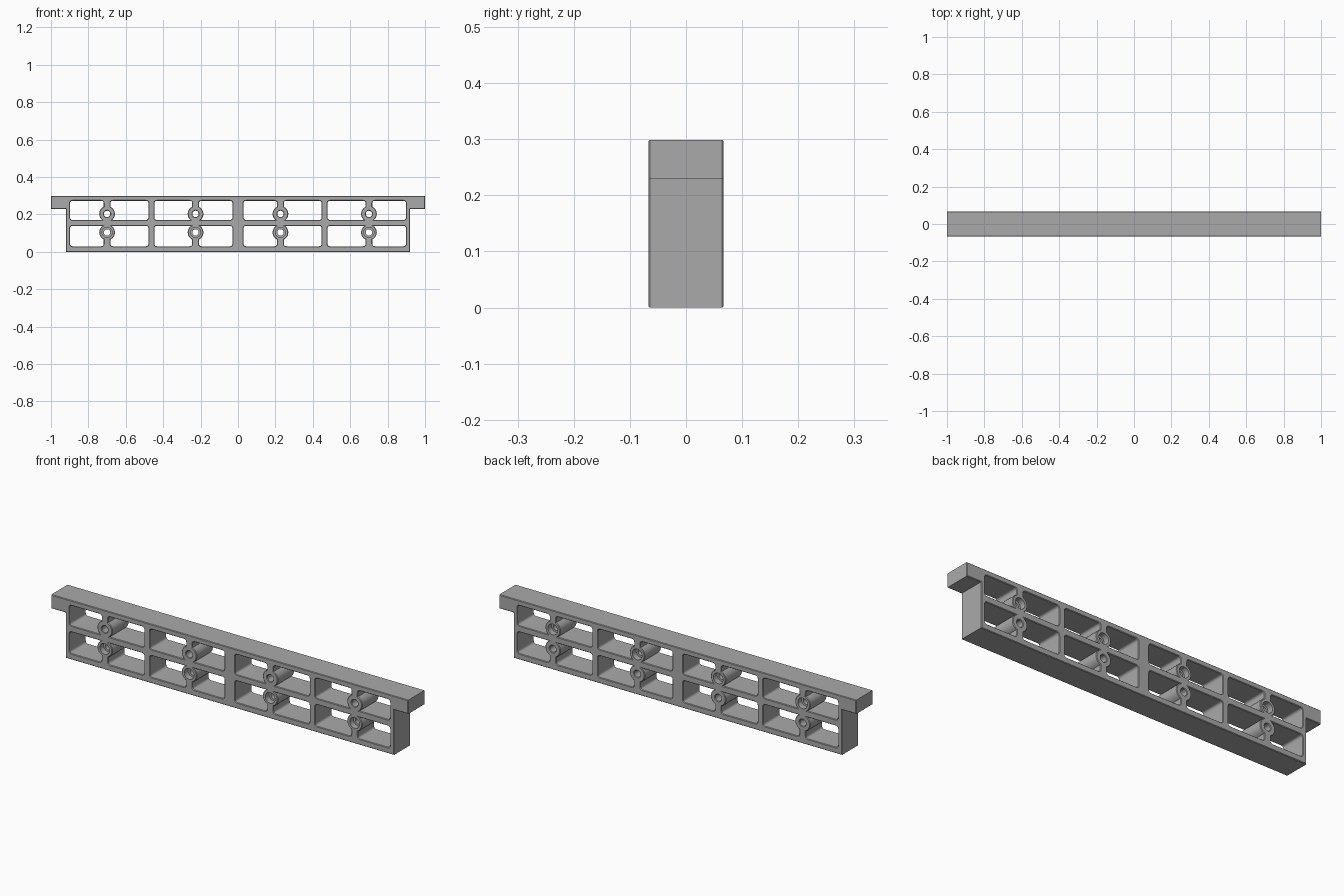
import bpy, bmesh
from math import cos, sin, asin, acos, pi, radians, sqrt
from mathutils import Vector, Matrix

if "Cube" in bpy.data.objects:
    bpy.data.objects.remove(bpy.data.objects["Cube"], do_unlink=True)

DEPTH, CHAMFER = 0.134, 0.003
RIB, BOSS, HOLE, BORE = 0.018, 0.042, 0.017, 0.027
BAYS = [(0.227, 0.03, 0.447), (0.70, 0.479, 0.898)]      # rib centre, inner and outer end
ROWS = [(0.203, 0.171, 0.273), (0.104, 0.139, 0.03)]     # boss height, shelf side, rim side

grey = bpy.data.materials.new("plastic grey")
grey.use_nodes = True
colour = (0.40, 0.40, 0.40, 1)
grey.diffuse_color = colour
bsdf = next(n for n in grey.node_tree.nodes if n.type == 'BSDF_PRINCIPLED')
bsdf.inputs["Base Color"].default_value = colour


def rounded(corners):
    """Round each (x, z, radius) corner of a closed loop."""
    out = []
    for i, (x, z, r) in enumerate(corners):
        p = Vector((x, z))
        if r == 0:
            out.append(p)
            continue
        ends = []
        for q in (corners[i - 1], corners[(i + 1) % len(corners)]):
            d = Vector(q[:2]) - p
            ends.append(p + d.normalized() * min(r, d.length * 0.45))
        for k in range(6):
            t = k / 5
            out.append(ends[0] * (1 - t) ** 2 + p * 2 * t * (1 - t) + ends[1] * t * t)
    return out


def circle(x, z, r, n=32):
    return [Vector((x + r * cos(2 * pi * k / n), z + r * sin(2 * pi * k / n))) for k in range(n)]


def window(cx, end, row):
    """Half-bay opening that wraps around the screw boss."""
    cz, shelf, rim = row
    sx = 1 if end > cx else -1
    sz = 1 if rim > shelf else -1
    a0 = -asin(abs(cz - shelf) / BOSS)
    a1 = acos(RIB / BOSS)
    loop = []
    for k in range(13):
        a = a0 + (a1 - a0) * k / 12
        loop.append((cx + sx * BOSS * cos(a), cz + sz * BOSS * sin(a), 0))
    loop += [(cx + sx * RIB, rim, 0.014), (end, rim, 0.014), (end, shelf, 0.014)]
    return rounded(loop)


# Side profile with every opening
loops = [[Vector(p) for p in ((-0.92, 0), (0.92, 0), (0.92, 0.229), (1, 0.229),
                              (1, 0.299), (-1, 0.299), (-1, 0.229), (-0.92, 0.229))]]
bores = []
for side in (-1, 1):
    for cx, lo, hi in BAYS:
        for i, row in enumerate(ROWS):
            for end in (lo, hi):
                loops.append(window(side * cx, side * end, row))
            loops.append(circle(side * cx, row[0], HOLE))
            bores.append((side * cx, row[0], 1 if i == 0 else -1))

curve = bpy.data.curves.new("beam_profile", 'CURVE')
curve.dimensions = '2D'
curve.fill_mode = 'BOTH'
curve.extrude = DEPTH / 2 - CHAMFER
curve.bevel_depth = CHAMFER
curve.bevel_resolution = 0
curve.offset = -CHAMFER
for loop in loops:
    s = curve.splines.new('POLY')
    s.points.add(len(loop) - 1)
    for pt, p in zip(s.points, loop):
        pt.co = (p.x, p.y, 0, 1)
    s.use_cyclic_u = True

# Extruded beam, stood upright
helper = bpy.data.objects.new("profile_helper", curve)
bpy.context.collection.objects.link(helper)
bpy.context.view_layer.update()
mesh = bpy.data.meshes.new_from_object(helper.evaluated_get(bpy.context.evaluated_depsgraph_get()))
bpy.data.objects.remove(helper, do_unlink=True)
bm = bmesh.new()
bm.from_mesh(mesh)
bmesh.ops.remove_doubles(bm, verts=bm.verts, dist=0.00005)
bmesh.ops.rotate(bm, verts=bm.verts, matrix=Matrix.Rotation(pi / 2, 3, 'X'))
bmesh.ops.recalc_face_normals(bm, faces=bm.faces)
bm.to_mesh(mesh)
bm.free()
mesh.materials.clear()
mesh.materials.append(grey)
beam = bpy.data.objects.new("ribbed_beam", mesh)
bpy.context.collection.objects.link(beam)

# Counterbores: upper row from the back, lower row from the front
bm = bmesh.new()
for x, z, face in bores:
    m = Matrix.Translation((x, face * DEPTH / 2, z)) @ Matrix.Rotation(pi / 2, 4, 'X')
    bmesh.ops.create_cone(bm, cap_ends=True, segments=32, radius1=BORE, radius2=BORE,
                          depth=0.06, matrix=m)
cut_mesh = bpy.data.meshes.new("counterbore_cutter")
bm.to_mesh(cut_mesh)
bm.free()
cut_mesh.materials.append(grey)
cutter = bpy.data.objects.new("counterbore_cutter", cut_mesh)
bpy.context.collection.objects.link(cutter)
mod = beam.modifiers.new("counterbores", 'BOOLEAN')
mod.operation = 'DIFFERENCE'
mod.solver = 'EXACT'
mod.object = cutter

bpy.ops.object.select_all(action='DESELECT')
beam.select_set(True)
bpy.context.view_layer.objects.active = beam
bpy.ops.object.modifier_apply(modifier=mod.name)
bpy.data.objects.remove(cutter, do_unlink=True)
bpy.ops.object.shade_smooth_by_angle(angle=radians(30))
